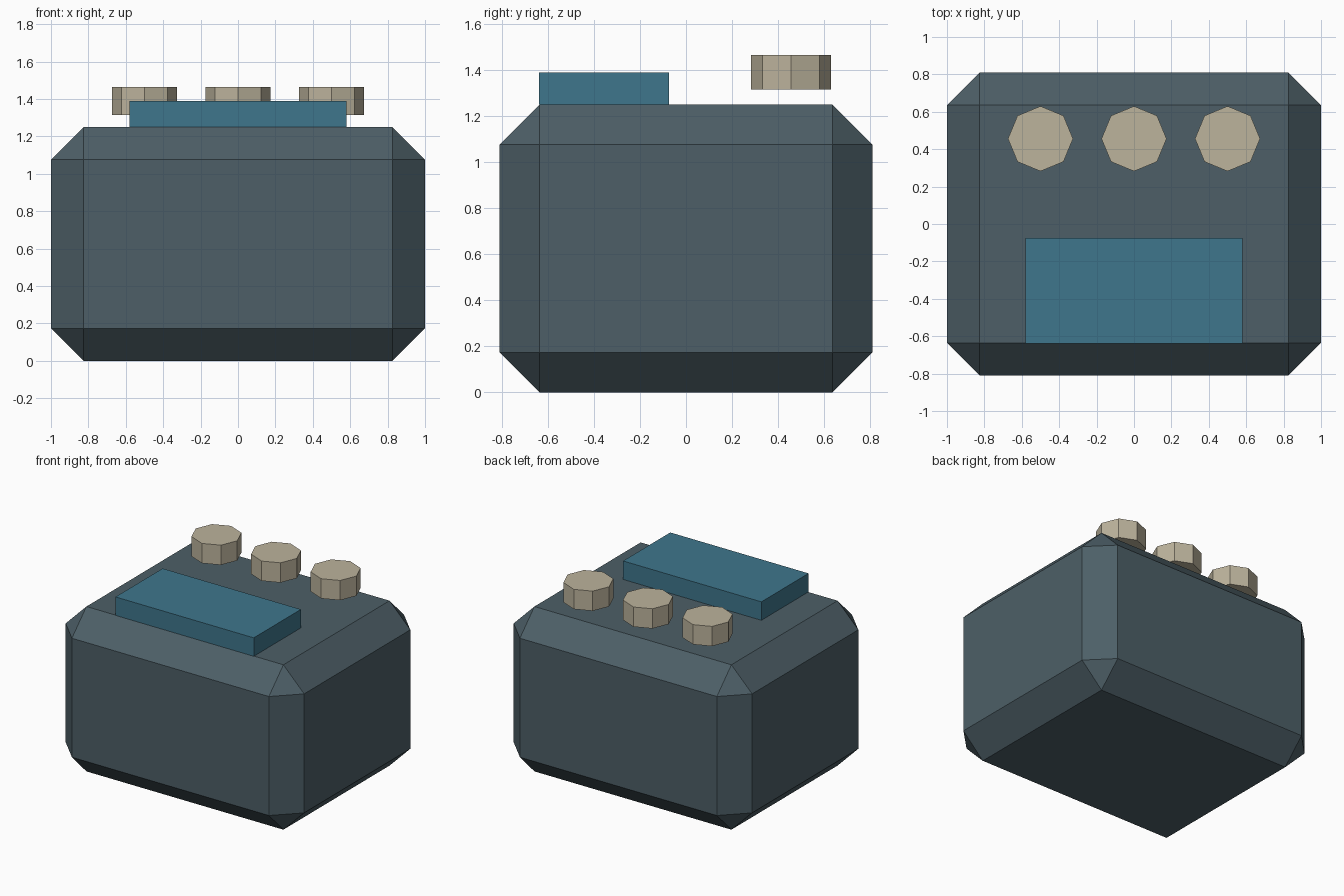
import bpy
import bmesh
from mathutils import Matrix

if "Cube" in bpy.data.objects:
    bpy.data.objects.remove(bpy.data.objects["Cube"])


def material(name, srgb):
    lin = [((c / 255 + 0.055) / 1.055) ** 2.4 for c in srgb]
    mat = bpy.data.materials.new(name)
    mat.diffuse_color = (*lin, 1)
    mat.use_nodes = True
    mat.node_tree.nodes["Principled BSDF"].inputs["Base Color"].default_value = mat.diffuse_color
    return mat


def finish(name, bm, mat, location):
    mesh = bpy.data.meshes.new(name)
    bm.to_mesh(mesh)
    bm.free()
    mesh.materials.append(mat)
    obj = bpy.data.objects.new(name, mesh)
    obj.location = location
    bpy.context.collection.objects.link(obj)
    return obj


def box(name, size, location, mat, chamfer=0):
    bm = bmesh.new()
    bmesh.ops.create_cube(bm, size=1, matrix=Matrix.Diagonal((*size, 1)))
    if chamfer:
        bmesh.ops.bevel(bm, geom=bm.edges[:], offset=chamfer, segments=1,
                        profile=0.5, affect='EDGES')
    return finish(name, bm, mat, location)


def knob(name, location, mat):
    bm = bmesh.new()
    bmesh.ops.create_cone(bm, cap_ends=True, segments=8, radius1=0.174,
                          radius2=0.174, depth=0.15)
    return finish(name, bm, mat, location)


slate = material("slate grey", (77, 95, 103))
teal = material("teal blue", (63, 118, 140))
beige = material("warm beige", (188, 179, 156))

# Chamfered main body
box("body", (2, 1.62, 1.25), (0, 0, 0.625), slate, chamfer=0.174)

# Raised front panel on the top
box("top_panel", (1.16, 0.565, 0.14), (0, -0.357, 1.32), teal)

# Row of eight-sided knobs hovering above the back of the top
for label, x in (("left", -0.5), ("middle", 0), ("right", 0.5)):
    knob(label + "_knob", (x, 0.456, 1.39), beige)
